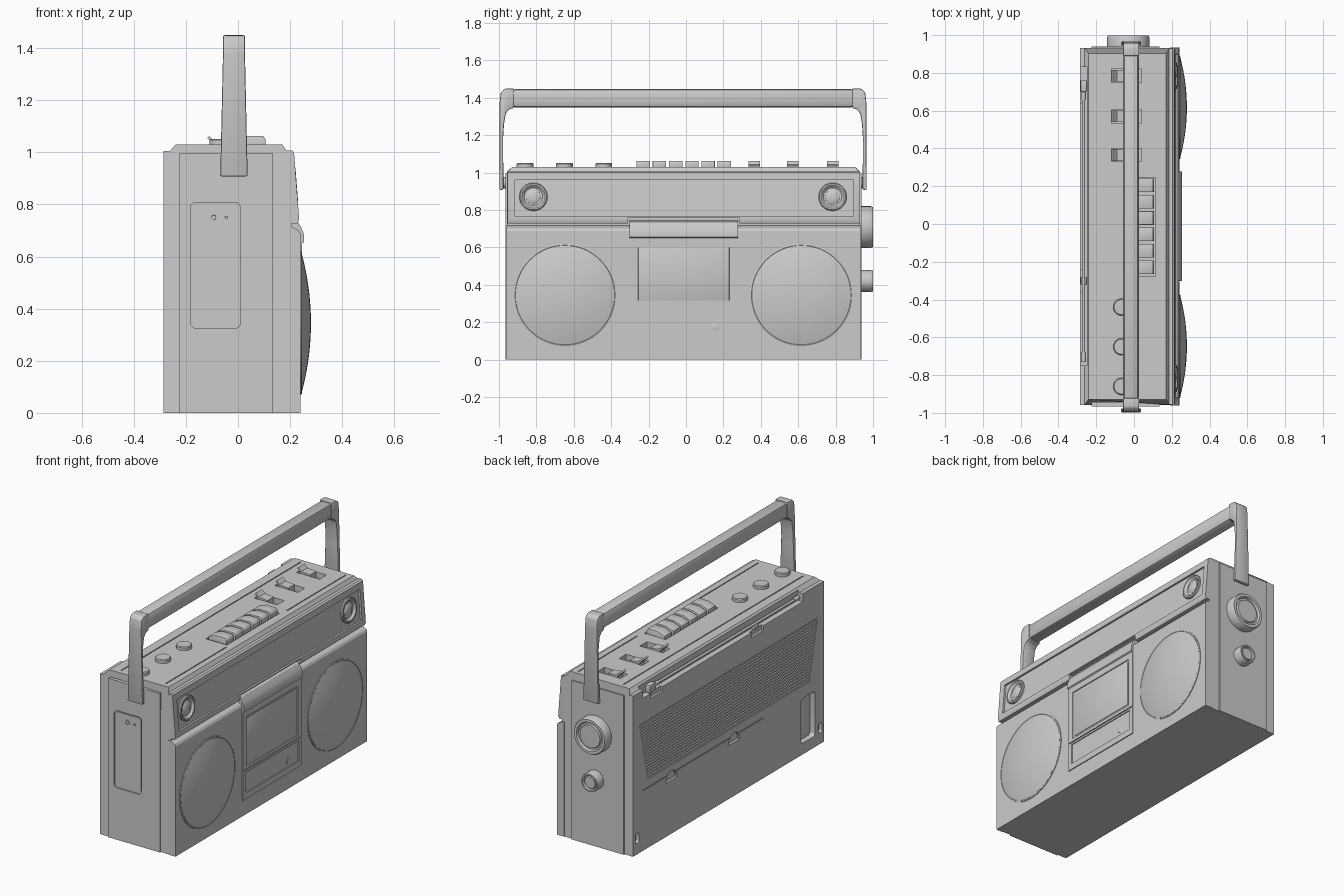
import bpy, bmesh
from math import pi, sin, cos, sqrt
from mathutils import Vector

C = -0.013            # centre of the case along y (knobs push it off zero)


def finish(name, bm, bevel=0, segs=2):
    bmesh.ops.recalc_face_normals(bm, faces=bm.faces)
    if bevel:
        bmesh.ops.bevel(bm, geom=bm.edges[:], offset=bevel, segments=segs, profile=0.5,
                        affect='EDGES', clamp_overlap=True)
    me = bpy.data.meshes.new(name)
    bm.to_mesh(me)
    bm.free()
    ob = bpy.data.objects.new(name, me)
    bpy.context.collection.objects.link(ob)
    return ob


def prism(name, pts, axis, a, b, bevel=0, edit=None):
    """Extrude a 2D outline along an axis from a to b."""
    put = {'x': lambda p, t: (t, p[0], p[1]), 'y': lambda p, t: (p[0], t, p[1]),
           'z': lambda p, t: (p[0], p[1], t)}[axis]
    bm = bmesh.new()
    lo = [bm.verts.new(put(p, a)) for p in pts]
    hi = [bm.verts.new(put(p, b)) for p in pts]
    bm.faces.new(lo)
    bm.faces.new(hi)
    n = len(pts)
    for i in range(n):
        j = (i + 1) % n
        bm.faces.new((lo[i], lo[j], hi[j], hi[i]))
    if edit:
        for v in bm.verts:
            edit(v.co)
    return finish(name, bm, bevel)


def box(name, x0, x1, y0, y1, z0, z1, bevel=0):
    return prism(name, [(x0, y0), (x1, y0), (x1, y1), (x0, y1)], 'z', z0, z1, bevel)


def rrect(a0, a1, b0, b1, r, n=5):
    """Rounded rectangle outline."""
    pts = []
    for k, (ca, cb) in enumerate([(a1 - r, b1 - r), (a0 + r, b1 - r), (a0 + r, b0 + r), (a1 - r, b0 + r)]):
        for i in range(n + 1):
            t = (k + i / n) * pi / 2
            pts.append((ca + r * cos(t), cb + r * sin(t)))
    return pts


def lathe(name, prof, loc, direction, segs=48):
    """Spin an (r, height) profile round a direction."""
    bm = bmesh.new()
    vs = [bm.verts.new((r, 0, h)) for r, h in prof]
    es = [bm.edges.new(p) for p in zip(vs, vs[1:])]
    bmesh.ops.spin(bm, geom=vs + es, cent=(0, 0, 0), axis=(0, 0, 1), angle=2 * pi, steps=segs)
    bmesh.ops.remove_doubles(bm, verts=bm.verts, dist=1e-5)
    ob = finish(name, bm)
    ob.location = loc
    ob.rotation_euler = Vector(direction).to_track_quat('Z', 'Y').to_euler()
    return ob


def cut(ob, cutters):
    bpy.context.view_layer.objects.active = ob
    for c in cutters:
        m = ob.modifiers.new('cut', 'BOOLEAN')
        m.operation, m.solver, m.object = 'DIFFERENCE', 'EXACT', c
        bpy.ops.object.modifier_apply(modifier=m.name)
        bpy.data.objects.remove(c, do_unlink=True)


# Main case: side profile with chamfered top, ends chamfered too
def end_chamfer(co):
    if co.z > 1.02:
        co.y -= 0.028 * (1 if co.y > 0 else -1)


case = prism('case', [(-0.285, 0), (0.205, 0), (0.205, 1.0), (0.19, 1.0), (0.17, 1.03), (-0.24, 1.03),
                      (-0.262, 1.005), (-0.285, 1.005)], 'y', C - 0.944, C + 0.944, edit=end_chamfer)
slot_ys = (0.365, 0.57, 0.785)
grille = [(-0.80, 0.43), (0.80, 0.43), (0.88, 0.80), (-0.88, 0.80)]
cutters = [box('c', -0.12, 0.04, y - 0.035, y + 0.035, 0.995, 1.1) for y in slot_ys]
cutters.append(prism('c', [(y + C, z) for y, z in grille], 'x', -0.4, -0.265))
cutters.append(prism('c', rrect(-0.87, -0.73, 0.07, 0.35, 0.02), 'x', -0.4, -0.25))
cutters += [prism('c', rrect(y - 0.018, y + 0.018, 0.07, 0.13, 0.012), 'x', -0.4, -0.265) for y in (0.89, -0.92)]
cutters += [prism('c', [(y + 0.055 * cos(i * pi / 12), 0.335 + 0.06 * sin(i * pi / 12)) for i in range(13)],
                  'x', -0.4, -0.27) for y in (0.55, -0.07)]
cutters.append(box('c', -0.4, -0.28, -0.36, 0.83, 0.373, 0.379))
cutters.append(box('c', -0.4, -0.25, -0.75, 0.83, 0.955, 1.02))
cutters += [box('c', -0.4, -0.27, y - 0.06, y + 0.06, 0.925, 0.97) for y in (-0.3, 0.7)]
cutters += [box('c', 0.126, 0.132, y0, y1, 1.024, 1.1) for y0, y1 in ((-0.9, -0.3), (0.3, 0.88))]
cutters.append(box('c', -0.183, -0.177, -0.9, 0.88, 1.024, 1.1))
cutters.append(box('c', -0.03, 0.115, -0.275, 0.245, 1.018, 1.1))
cut(case, cutters)

# Rear grille slats, cut shorter towards the bottom
N = 20
for i in range(N):
    z = 0.43 + 0.37 * (i + 0.5) / N
    w = 0.80 + 0.08 * (z - 0.43) / 0.37
    box('rear_grille_slat', -0.283, -0.26, C - w, C + w, z - 0.0055, z + 0.0055)

# Folded aerial in the rear groove, with clip and hinge
lathe('aerial', [(0, 0), (0.012, 0), (0.012, 0.06), (0.008, 0.06), (0.008, 1.40), (0.013, 1.40),
                 (0.013, 1.45), (0, 1.45)], (-0.267, 0.72, 0.985), (0, -1, 0), 16)
box('aerial_hinge', -0.283, -0.25, 0.70, 0.76, 0.955, 1.004, 0.004)
box('aerial_clip', -0.283, -0.25, -0.32, -0.28, 0.955, 0.978, 0.004)

# End panels; the left one has a recessed connector door
ends = [prism('end_panel', [(-0.225, 0), (0.135, 0), (0.135, 0.995), (-0.225, 0.995)], 'y', C + s * 0.93, C + s * 0.952)
        for s in (-1, 1)]
cut(ends[0], [prism('c', rrect(-0.182, 0.008, 0.325, 0.808, 0.02), 'y', C - 1.1, C - 0.945)])
prism('connector_door', rrect(-0.175, 0.001, 0.332, 0.801, 0.016), 'y', C - 0.949, C - 0.935)
lathe('socket_large', [(0.016, 0), (0.016, 0.004), (0.009, 0.004), (0.007, -0.004), (0, -0.004)],
      (-0.093, C - 0.949, 0.75), (0, -1, 0), 20)
lathe('socket_small', [(0.009, 0), (0.009, 0.003), (0.005, 0.003), (0, -0.002)],
      (-0.045, C - 0.949, 0.75), (0, -1, 0), 20)

# Lower front panel
prism('front_panel', [(0.19, 0), (0.24, 0), (0.24, 0.688), (0.233, 0.70), (0.205, 0.716), (0.19, 0.716)],
      'y', C - 0.948, C + 0.948)


# Upper sloping panel, recessed fascia and notch above the tape door
def slope(z, d=0):
    return 0.215 + (1.0 - z) * 0.0769 + d


upper = prism('upper_panel', [(0.185, 1.008), (0.205, 1.008), (0.215, 1.0), (slope(0.742), 0.742), (0.228, 0.727), (0.185, 0.727)],
              'y', C - 0.942, C + 0.942)
cut(upper, [prism('c', [(slope(0.96, -0.012), 0.96), (0.3, 0.96), (0.3, 0.765), (slope(0.765, -0.012), 0.765)],
                  'y', -0.915, 0.895),
            box('c', 0.208, 0.3, -0.312, 0.287, 0.7, 0.758)])

# Tweeters and domed speakers
for y in (-0.80, 0.80):
    lathe('tweeter', [(0.075, -0.01), (0.075, 0.008), (0.07, 0.012), (0.062, 0.012), (0.042, -0.008),
                      (0.04, 0.0), (0.03, 0.006), (0.015, 0.009), (0, 0.01)],
          (slope(0.87, -0.011), y + C - 0.003, 0.87), (1, 0, 0.077))
R = (0.265 ** 2 + 0.035 ** 2) / 0.07
dome = [(0.265 * (1 - i / 12), 0.005 + sqrt(R * R - (0.265 * (1 - i / 12)) ** 2) - R + 0.035) for i in range(13)]
for y in (-0.647, 0.617):
    lathe('speaker_dome', [(0.274, -0.005), (0.274, 0.004), (0.267, 0.006)] + dome, (0.24, y, 0.345), (1, 0, 0), 64)

# Tape door with window and lower strip
door = prism('tape_door', [(0.2, 0.10), (0.246, 0.10), (0.246, 0.65), (0.253, 0.655), (0.253, 0.685), (0.244, 0.71),
                           (0.228, 0.735), (0.205, 0.745), (0.2, 0.745)], 'y', -0.303, 0.278)
cut(door, [box('c', 0.237, 0.3, -0.267, 0.243, 0.303, 0.612),
           box('c', 0.228, 0.3, -0.272, 0.252, 0.138, 0.266),
           box('c', 0.24, 0.3, -0.4, 0.4, 0.278, 0.284)])
box('tape_window', 0.23, 0.243, -0.256, 0.232, 0.315, 0.60, 0.003)
box('counter_window', 0.22, 0.236, 0.01, 0.097, 0.16, 0.195, 0.003)
box('counter_button', 0.22, 0.242, 0.138, 0.17, 0.16, 0.193, 0.003)

# Piano keys: wedge-shaped, one wider record key at the end
for y in (0.205, 0.118, 0.032, -0.055, -0.142, -0.229):
    prism('tape_key', [(-0.02, 1.01), (0.106, 1.01), (0.106, 1.05), (0.095, 1.063), (0.03, 1.063), (-0.02, 1.045)],
          'y', y - 0.036, y + 0.036, 0.002)

# Slide levers and round tone knobs on top
for y in slot_ys:
    prism('slide_lever', [(-0.118, 1.056), (-0.110, 1.063), (-0.09, 1.042), (-0.03, 1.036), (-0.03, 0.99), (-0.09, 0.99),
                          (-0.09, 1.025)], 'y', y - 0.031, y + 0.031)
for y in (-0.86, -0.65, -0.44):
    lathe('tone_knob', [(0.045, 0), (0.045, 0.019), (0.040, 0.024), (0, 0.024)], (-0.065, y, 1.028), (0, 0, 1), 32)

# Tuning and volume knobs on the right end
for name, r, z in (('tuning_knob', 0.112, 0.708), ('volume_knob', 0.058, 0.42)):
    lathe(name, [(r, 0), (r, 0.05), (r * 0.95, 0.06), (r * 0.80, 0.06), (r * 0.75, 0.045), (r * 0.66, 0.045),
                 (r * 0.62, 0.055), (0, 0.055)], (-0.03, 0.939, z), (0, 1, 0))

# Carrying handle: grip bar and two flared arms
H = -0.016


def flare(co):
    if co.z < 1.0:
        co.x += 0.010 * (1 if co.x > -0.016 else -1)


box('handle_grip', -0.057, 0.026, H - 0.92, H + 0.92, 1.348, 1.447, 0.022)
arm = [(0.982, 0.908), (0.980, 1.38), (0.974, 1.43), (0.955, 1.448), (0.905, 1.45), (0.905, 1.345),
       (0.93, 1.338), (0.948, 1.315), (0.957, 1.26), (0.962, 1.18), (0.960, 0.908)]
for s in (-1, 1):
    prism('handle_arm', [(H + s * y, z) for y, z in arm], 'x', -0.058, 0.027, 0.006, flare)
    lathe('handle_pivot', [(0, 0), (0.03, 0), (0.03, 0.04), (0, 0.04)], (-0.016, C + s * 0.93, 0.945), (0, s, 0), 24)

# Smooth shading on curved parts, sharp edges kept
bpy.ops.object.select_all(action='SELECT')
bpy.context.view_layer.objects.active = case
bpy.ops.object.shade_smooth_by_angle(angle=0.52)
